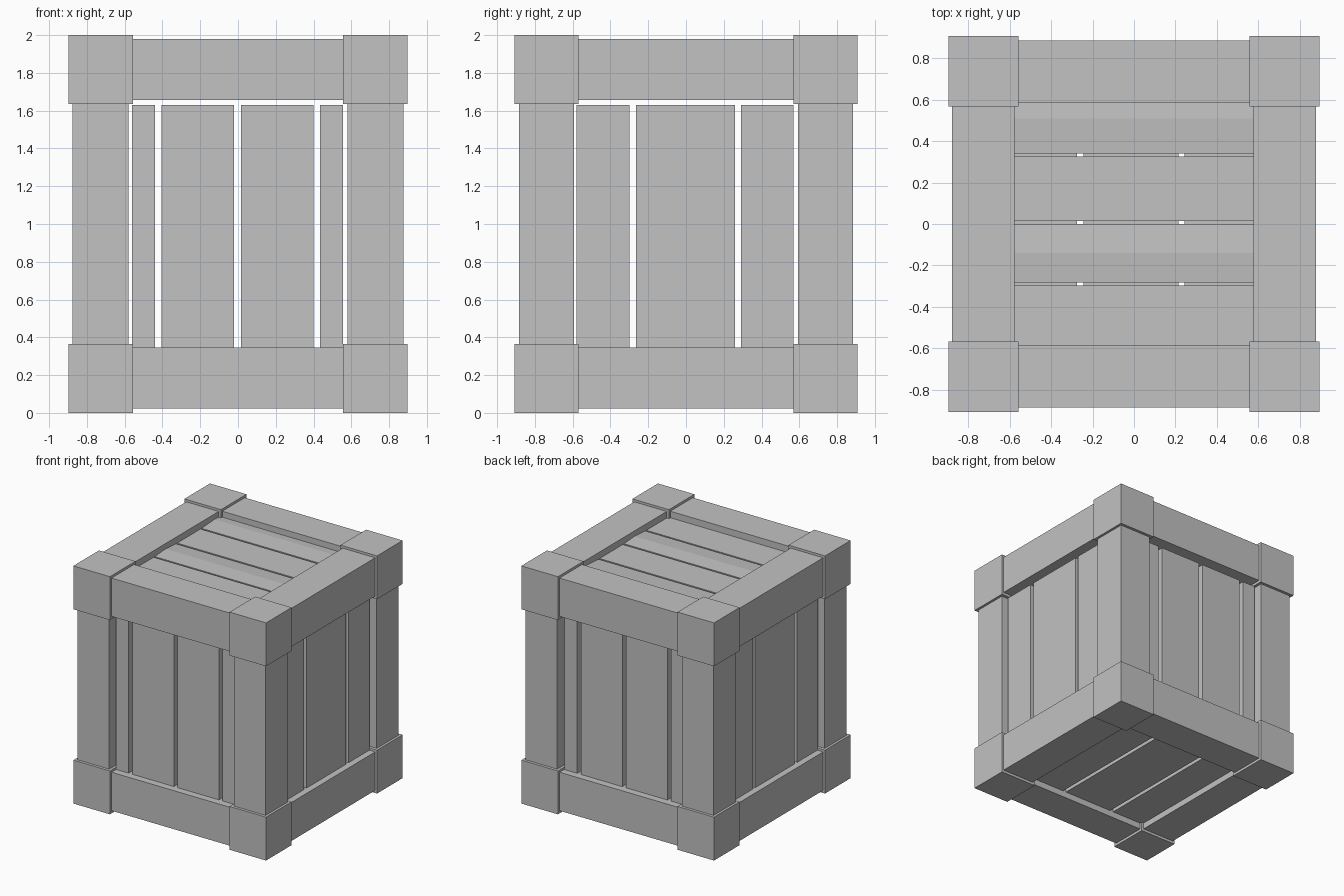
import bpy
import bmesh

cube = bpy.data.objects.get("Cube")
if cube:
    bpy.data.objects.remove(cube, do_unlink=True)

grey = bpy.data.materials.new("plain_grey")
grey.use_nodes = True
grey.diffuse_color = (0.54, 0.54, 0.54, 1)
grey.node_tree.nodes["Principled BSDF"].inputs["Base Color"].default_value = grey.diffuse_color


def box(name, xs, ys, zs, crown=None):
    """Box from axis ranges; crown lifts a lengthwise ridge at that y."""
    bm = bmesh.new()
    bmesh.ops.create_cube(bm, size=1)
    for v in bm.verts:
        v.co = [r[0] + (c + 0.5) * (r[1] - r[0]) for c, r in zip(v.co, (xs, ys, zs))]
    if crown is not None:
        geom = bm.verts[:] + bm.edges[:] + bm.faces[:]
        cut = bmesh.ops.bisect_plane(bm, geom=geom, plane_co=(0, crown, 0), plane_no=(0, 1, 0))
        for item in cut["geom_cut"]:
            if isinstance(item, bmesh.types.BMVert) and item.co.z > sum(zs) / 2:
                item.co.z += 0.01
    bmesh.ops.recalc_face_normals(bm, faces=bm.faces[:])
    mesh = bpy.data.meshes.new(name)
    bm.to_mesh(mesh)
    bm.free()
    mesh.materials.append(grey)
    obj = bpy.data.objects.new(name, mesh)
    bpy.context.collection.objects.link(obj)
    return obj


def span(side, inner, outer):
    return tuple(sorted((side * inner, side * outer)))


sides = ((-1, "low"), (1, "high"))
levels = (("bottom", (0, 0.365), (0.022, 0.346)), ("top", (1.635, 2), (1.657, 1.98)))

# Corner blocks, and the posts between them
for sx, nx in sides:
    for sy, ny in sides:
        for level, block_z, _ in levels:
            box(f"corner_block_{level}_{nx}_x_{ny}_y",
                span(sx, 0.557, 0.897), span(sy, 0.568, 0.908), block_z)
        box(f"corner_post_{nx}_x_{ny}_y",
            span(sx, 0.58, 0.876), span(sy, 0.594, 0.884), (0.3, 1.7))

# Edge beams joining the blocks at top and bottom
for level, _, beam_z in levels:
    for s, n in sides:
        box(f"{level}_cross_beam_{n}_y", (-0.6, 0.6), span(s, 0.587, 0.886), beam_z)
        box(f"{level}_side_beam_{n}_x", span(s, 0.577, 0.88), (-0.6, 0.6), beam_z)

# Upright wall planks, slightly recessed, with a gap under the top beams
wall_z = (0.2, 1.63)
front_planks = ((-0.56, -0.44), (-0.405, -0.02), (0.015, 0.4), (0.435, 0.555))
side_planks = ((-0.58, -0.3), (-0.265, 0.26), (0.29, 0.57))
for s, n in sides:
    for i, r in enumerate(front_planks):
        box(f"wall_plank_{n}_y_{i}", r, span(s, 0.7, 0.825), wall_z)
    for i, r in enumerate(side_planks):
        box(f"wall_plank_{n}_x_{i}", span(s, 0.7, 0.825), r, wall_z)

# Lid planks, two of them slightly crowned
lid_planks = (((-0.65, -0.297), None), ((-0.283, 0), -0.14),
              ((0.015, 0.325), None), ((0.34, 0.66), 0.51))
for i, (r, crown) in enumerate(lid_planks):
    box(f"lid_plank_{i}", (-0.65, 0.65), r, (1.81, 1.925), crown)

# Floor planks running front to back
for i, r in enumerate(((-0.65, -0.275), (-0.245, 0.215), (0.245, 0.65))):
    box(f"floor_plank_{i}", r, (-0.65, 0.65), (0.075, 0.19))
